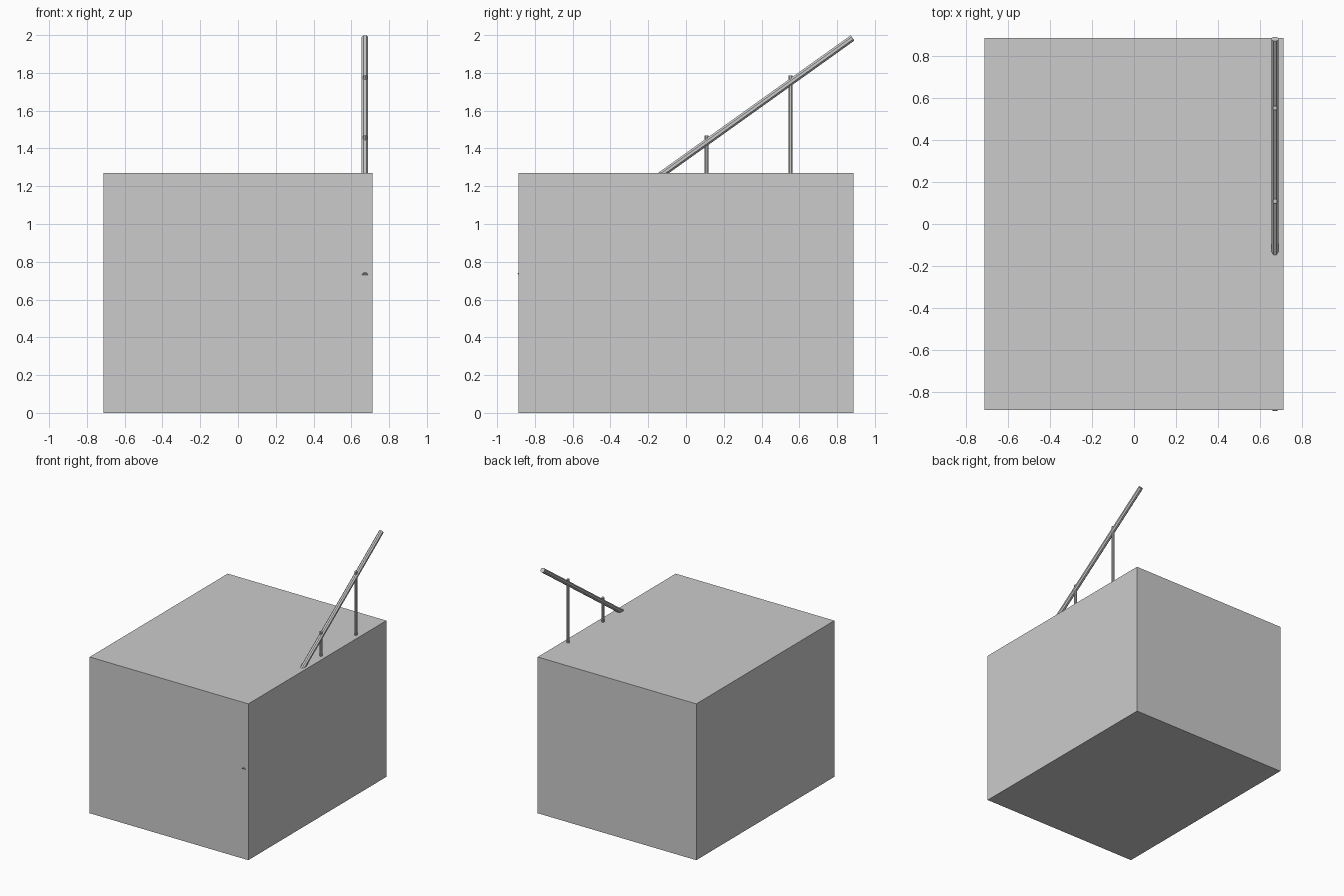
import bpy, math
from mathutils import Vector

if "Cube" in bpy.data.objects:
    bpy.data.objects.remove(bpy.data.objects["Cube"])

RAIL_X = 0.672


def rod(name, a, b, radius, sides=8):
    """Flat-shaded prism running from a to b."""
    a, b = Vector(a), Vector(b)
    bpy.ops.mesh.primitive_cylinder_add(vertices=sides, radius=radius, depth=(b - a).length)
    ob = bpy.context.object
    ob.name = name
    # turn half a side so that flats face up and sideways
    for v in ob.data.vertices:
        c, s = math.cos(math.pi / sides), math.sin(math.pi / sides)
        v.co.x, v.co.y = v.co.x * c - v.co.y * s, v.co.x * s + v.co.y * c
    d = b - a
    ob.rotation_euler = (-math.atan2(d.y, d.z), 0, 0)
    ob.location = (a + b) / 2
    return ob


# solid block
bpy.ops.mesh.primitive_cube_add(size=1, location=(0, 0, 0.635))
block = bpy.context.object
block.name = "block"
block.scale = (1.426, 1.772, 1.27)

# sloping handrail that runs through the block
low, high = Vector((RAIL_X, -0.882, 0.725)), Vector((RAIL_X, 0.882, 1.985))
rod("handrail", low, high, 0.0185)

# evenly spaced posts, the lower ones sunk in the block
for i in range(4):
    y = 0.553 - i * 0.445
    top = 1.787 - i * 0.318
    rod(f"rail_post_{i + 1}", (RAIL_X, y, max(0.05, top - 0.6)), (RAIL_X, y, top), 0.011)
